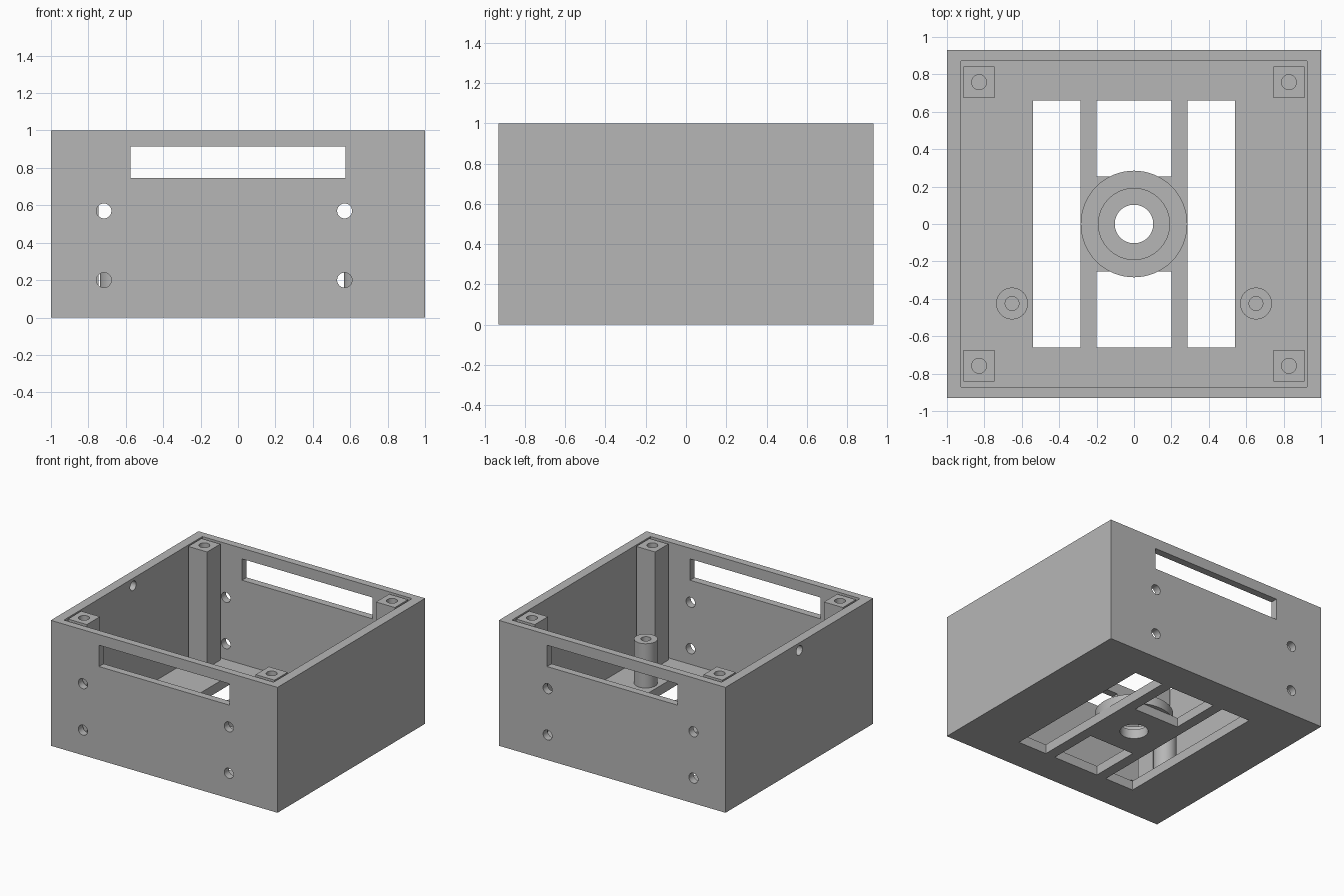
import bpy
from mathutils import Matrix, Vector
from math import pi, radians

if "Cube" in bpy.data.objects:
    bpy.data.objects.remove(bpy.data.objects["Cube"], do_unlink=True)

HALF_X, HALF_Y, HEIGHT = 1.0, 0.93, 1.0
IN_X, IN_Y, FLOOR = 0.925, 0.872, 0.075

grey = bpy.data.materials.new("plain grey")
grey.use_nodes = True
grey.diffuse_color = (0.47, 0.47, 0.47, 1)
grey.node_tree.nodes["Principled BSDF"].inputs["Base Color"].default_value = (0.47, 0.47, 0.47, 1)


def block(name, low, high):
    """Box between two corners."""
    low, high = Vector(low), Vector(high)
    bpy.ops.mesh.primitive_cube_add(size=1)
    ob = bpy.context.object
    ob.name = name
    ob.data.transform(Matrix.Translation((low + high) / 2) @ Matrix.Diagonal((high - low).to_4d()))
    return ob


def rod(name, start, length, radius, axis="Z", sides=48):
    """Cylinder running from start along the chosen axis."""
    bpy.ops.mesh.primitive_cylinder_add(vertices=sides, radius=radius, depth=length)
    ob = bpy.context.object
    ob.name = name
    turn = {"X": Matrix.Rotation(pi / 2, 4, "Y"), "Y": Matrix.Rotation(-pi / 2, 4, "X"),
            "Z": Matrix.Identity(4)}[axis]
    ob.data.transform(Matrix.Translation(start) @ turn @ Matrix.Translation((0, 0, length / 2)))
    return ob


def finish(ob, cutters):
    """Cut the part, drop the cutters, then colour and shade it."""
    for cutter in cutters:
        cutter.hide_render = True
        mod = ob.modifiers.new("cut", "BOOLEAN")
        mod.operation, mod.solver, mod.object = "DIFFERENCE", "EXACT", cutter
    bpy.ops.object.select_all(action="DESELECT")
    ob.select_set(True)
    bpy.context.view_layer.objects.active = ob
    for mod in list(ob.modifiers):
        bpy.ops.object.modifier_apply(modifier=mod.name)
    for cutter in cutters:
        bpy.data.objects.remove(cutter, do_unlink=True)
    ob.data.materials.clear()
    ob.data.materials.append(grey)
    bpy.ops.object.shade_smooth_by_angle(angle=radians(30))


# Open box: cavity, long windows and screw holes through front and back
case = block("case", (-HALF_X, -HALF_Y, 0), (HALF_X, HALF_Y, HEIGHT))
cuts = [block("cavity", (-IN_X, -IN_Y, FLOOR), (IN_X, IN_Y, 1.5)),
        block("window", (-0.575, -1.2, 0.745), (0.575, 1.2, 0.915))]
for x in (-0.717, 0.57):
    for z in (0.2, 0.57):
        cuts.append(rod("screw_hole", (x, -1.2, z), 2.4, 0.04, "Y", 32))

# Cable hole in the right wall
cuts.append(rod("cable_hole", (-1.2, 0, 0.94), 0.5, 0.038, "X", 32))

# Floor openings around the central hub
for s in (-1, 1):
    x0, x1 = sorted((s * 0.285, s * 0.54))
    y0, y1 = sorted((s * 0.253, s * 0.66))
    cuts.append(block("side_opening", (x0, -0.66, -0.3), (x1, 0.66, 0.3)))
    cuts.append(block("middle_opening", (-0.2, y0, -0.3), (0.2, y1, 0.3)))
cuts.append(rod("shaft_hole", (0, 0, -0.3), 0.6, 0.103))
finish(case, cuts)

# Central hub ring
hub = rod("hub_ring", (0, 0, FLOOR), 0.075, 0.285, sides=64)
finish(hub, [rod("hub_bore", (0, 0, -0.2), 0.6, 0.19, sides=64)])

for s, side in ((-1, "right"), (1, "left")):
    # Corner posts with blind screw holes
    for t, end in ((-1, "front"), (1, "back")):
        x, y, h = s * 0.828, t * 0.758, 0.083
        post = block(f"{end}_{side}_post", (x - h, y - h, FLOOR), (x + h, y + h, HEIGHT))
        finish(post, [rod("post_hole", (x, y, 0.6), 0.6, 0.04, sides=32)])

    # Round standoffs
    x, y = s * 0.652, -0.425
    standoff = rod(f"{side}_standoff", (x, y, FLOOR), 0.353, 0.085)
    finish(standoff, [rod("standoff_hole", (x, y, 0.12), 0.6, 0.037, sides=32)])
